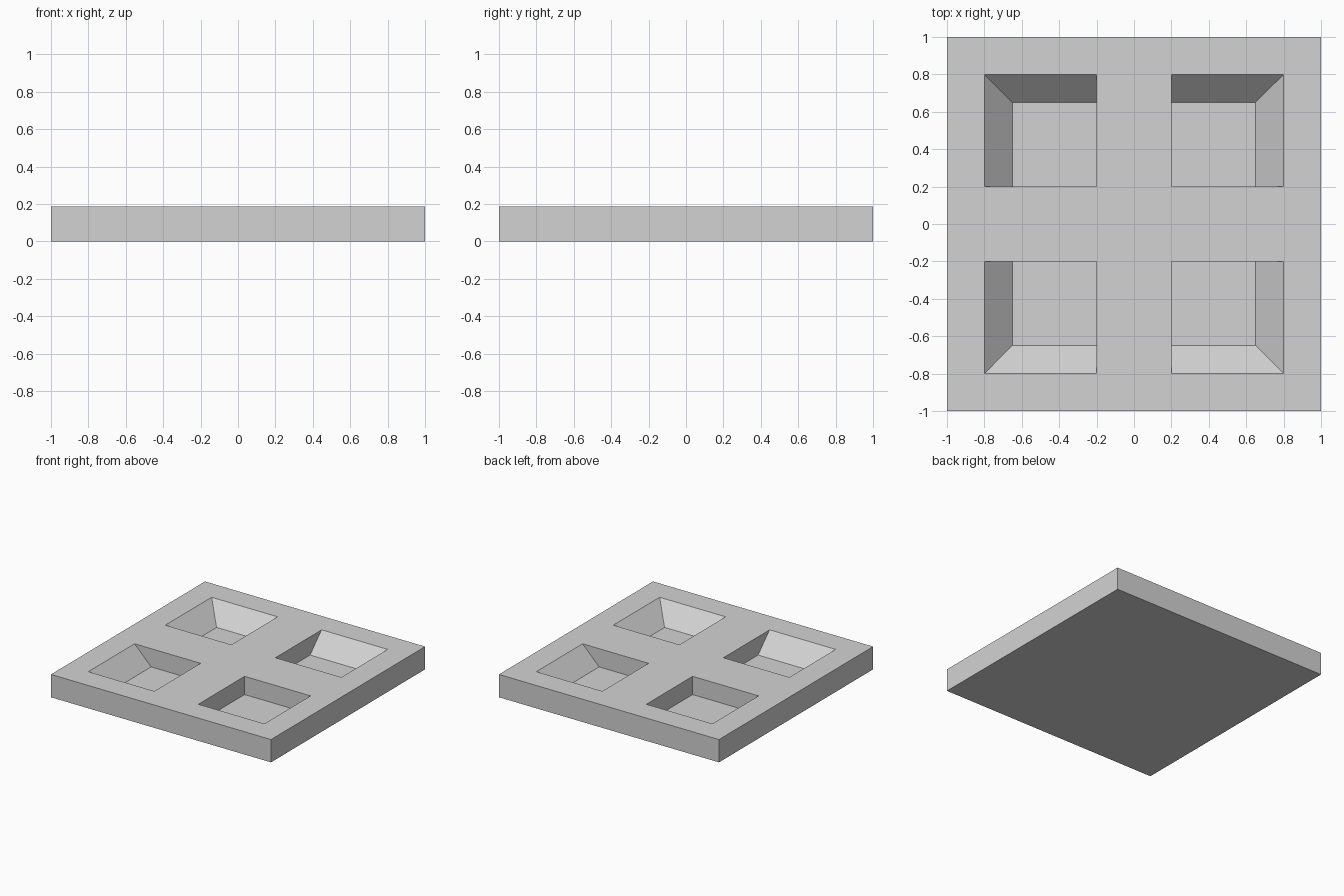
import bpy
import bmesh

if "Cube" in bpy.data.objects:
    bpy.data.objects.remove(bpy.data.objects["Cube"], do_unlink=True)

HEIGHT, DEPTH, INSET = 0.1875, 0.15, 0.15
CUTS = [-1, -0.8, -0.2, 0.2, 0.8, 1]

# Plain grey material
grey = bpy.data.materials.new("light grey")
grey.use_nodes = True
colour = (0.65, 0.65, 0.65, 1)
grey.diffuse_color = colour
grey.node_tree.nodes["Principled BSDF"].inputs["Base Color"].default_value = colour

# Top surface divided along the pocket rims
bm = bmesh.new()
grid = [[bm.verts.new((x, y, HEIGHT)) for y in CUTS] for x in CUTS]
pockets = []
for i in range(5):
    for j in range(5):
        face = bm.faces.new((grid[i][j], grid[i + 1][j],
                             grid[i + 1][j + 1], grid[i][j + 1]))
        if i in (1, 3) and j in (1, 3):
            pockets.append(face)

# Slab sides and underside
rim = [e for e in bm.edges if e.is_boundary]
sides = bmesh.ops.extrude_edge_only(bm, edges=rim)["geom"]
for v in sides:
    if isinstance(v, bmesh.types.BMVert):
        v.co.z = 0
bmesh.ops.holes_fill(bm, edges=[e for e in bm.edges if e.is_boundary], sides=0)

# Pockets: upright walls towards the middle, sloping walls on the outside
sunk = bmesh.ops.extrude_face_region(bm, geom=pockets)["geom"]
for v in sunk:
    if isinstance(v, bmesh.types.BMVert):
        v.co.z -= DEPTH
        for axis in (0, 1):
            if abs(v.co[axis]) > 0.5:
                v.co[axis] -= INSET if v.co[axis] > 0 else -INSET
old = [f for f in pockets if f.is_valid]
if old:
    bmesh.ops.delete(bm, geom=old, context="FACES_ONLY")

bmesh.ops.recalc_face_normals(bm, faces=bm.faces[:])
mesh = bpy.data.meshes.new("pocketed_slab")
bm.to_mesh(mesh)
bm.free()
mesh.materials.append(grey)
slab = bpy.data.objects.new("pocketed_slab", mesh)
bpy.context.collection.objects.link(slab)
